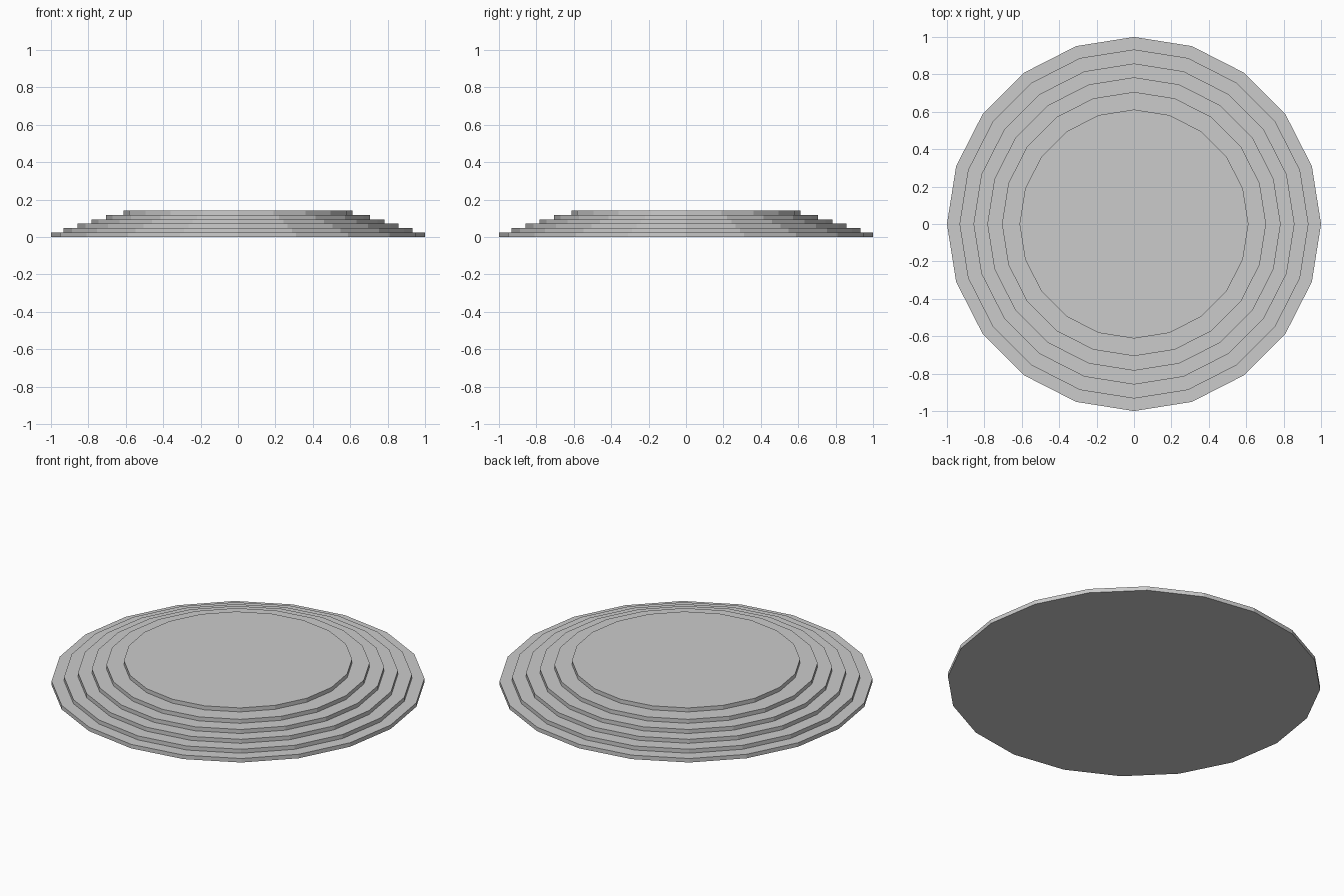
import bpy, bmesh
from math import cos, sin, pi

if "Cube" in bpy.data.objects:
    bpy.data.objects.remove(bpy.data.objects["Cube"])

SIDES = 20
STEP = 0.0237
RADII = [1.0, 0.933, 0.858, 0.784, 0.706, 0.612]

# Stepped profile: a riser for each tier, from the bottom up
profile = []
for i, r in enumerate(RADII):
    profile += [(r, i * STEP), (r, (i + 1) * STEP)]

# Turn the profile into one closed, flat-faced solid
bm = bmesh.new()
rings = [[bm.verts.new((r * cos(2 * pi * k / SIDES), r * sin(2 * pi * k / SIDES), z))
          for k in range(SIDES)] for r, z in profile]
for low, high in zip(rings, rings[1:]):
    for k in range(SIDES):
        n = (k + 1) % SIDES
        bm.faces.new((low[k], low[n], high[n], high[k]))

# Flat underside and top platform
bm.faces.new(rings[0][::-1])
bm.faces.new(rings[-1])
bmesh.ops.recalc_face_normals(bm, faces=bm.faces)

mesh = bpy.data.meshes.new("stepped_round_platform")
bm.to_mesh(mesh)
bm.free()
platform = bpy.data.objects.new("stepped_round_platform", mesh)
bpy.context.collection.objects.link(platform)
